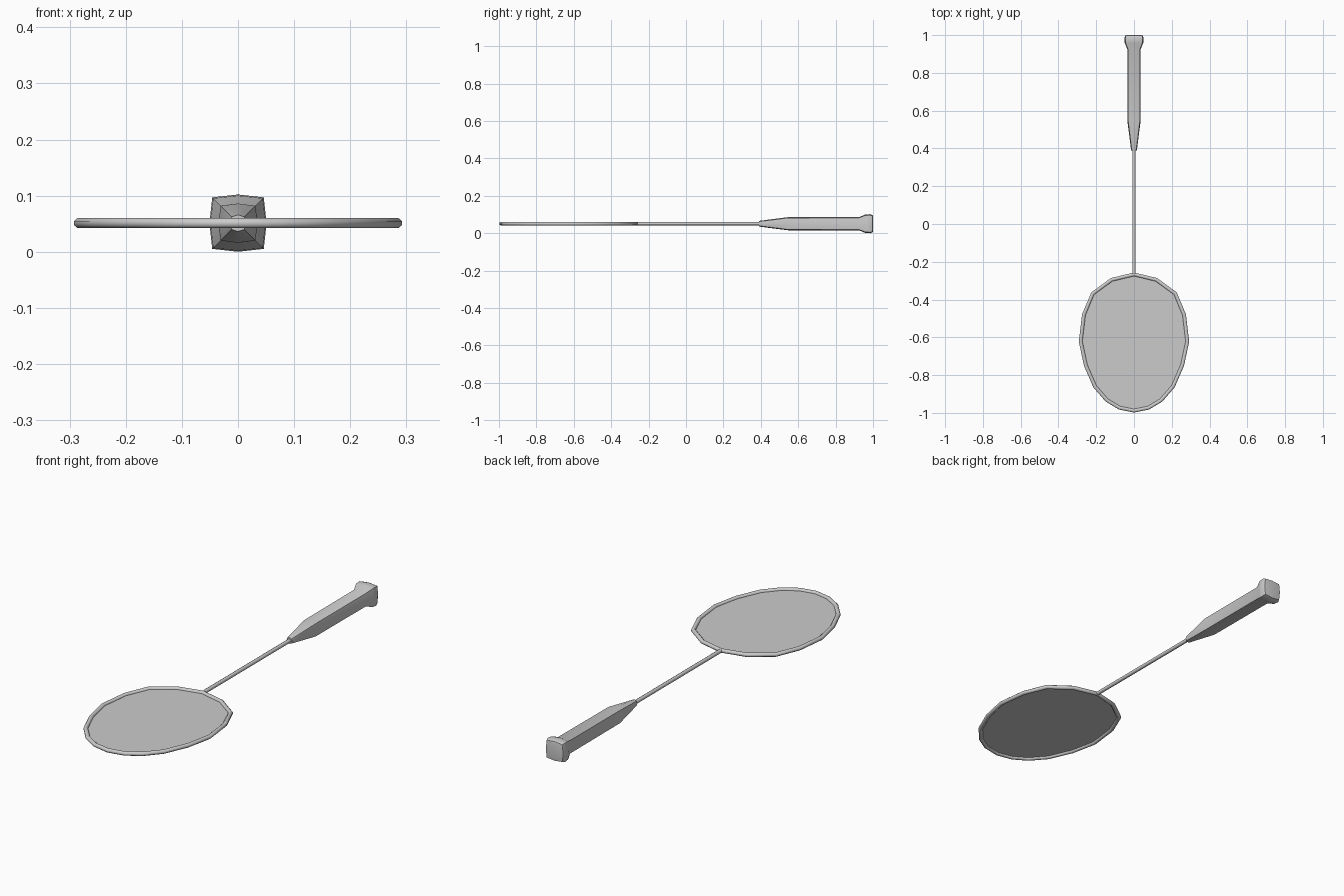
import bpy, bmesh, math
from mathutils import Vector

if "Cube" in bpy.data.objects:
    bpy.data.objects.remove(bpy.data.objects["Cube"])

ZC = 0.051  # height of the racket's centre plane


def loft(name, rings, cyclic=False, caps=True):
    """Skin a series of equal-length vertex rings."""
    bm = bmesh.new()
    vs = [[bm.verts.new(p) for p in ring] for ring in rings]
    n = len(vs[0])
    for i in range(len(vs) if cyclic else len(vs) - 1):
        a, b = vs[i], vs[(i + 1) % len(vs)]
        for j in range(n):
            k = (j + 1) % n
            bm.faces.new((a[j], a[k], b[k], b[j]))
    if caps and not cyclic:
        bm.faces.new(vs[0])
        bm.faces.new(vs[-1])
    bmesh.ops.recalc_face_normals(bm, faces=bm.faces)
    return finish(name, bm)


def finish(name, bm):
    me = bpy.data.meshes.new(name)
    bm.to_mesh(me)
    bm.free()
    ob = bpy.data.objects.new(name, me)
    bpy.context.collection.objects.link(ob)
    bpy.ops.object.select_all(action='DESELECT')
    bpy.context.view_layer.objects.active = ob
    ob.select_set(True)
    bpy.ops.object.shade_smooth_by_angle(angle=math.radians(50))
    return ob


def round_ring(y, r, n=8):
    return [(r * math.cos(2 * math.pi * i / n), y, ZC + r * math.sin(2 * math.pi * i / n))
            for i in range(n)]


def square_ring(y, h, corner):
    """Square section with bulging sides, half size h."""
    c = h * corner
    pts = [(h, 0), (c, c), (0, h), (-c, c), (-h, 0), (-c, -c), (0, -h), (c, -c)]
    return [(x, y, ZC + z) for x, z in pts]


# Head outline, outer edge of the right half
half = [(0, -0.257), (0.122, -0.286), (0.226, -0.362), (0.275, -0.478), (0.292, -0.622),
        (0.265, -0.75), (0.215, -0.865), (0.15, -0.94), (0.08, -0.982), (0, -0.998)]
outline = [Vector(p) for p in half] + [Vector((-x, y)) for x, y in half[-2:0:-1]]
R = 0.0095
normals = []
for i, p in enumerate(outline):
    t = outline[(i + 1) % len(outline)] - outline[i - 1]
    normals.append(Vector((-t.y, t.x)).normalized())
centres = [p - n * R for p, n in zip(outline, normals)]

# Head frame tube
rings = []
for c, n in zip(centres, normals):
    ring = []
    for k in range(8):
        a = math.pi * (k + 0.5) / 4
        q = c + n * (R * math.cos(a) / math.cos(math.pi / 8))
        ring.append((q.x, q.y, ZC + R * math.sin(a)))
    rings.append(ring)
loft("head_frame", rings, cyclic=True)

# String bed as a single sheet
bm = bmesh.new()
face = bm.faces.new([bm.verts.new((c.x, c.y, ZC)) for c in centres])
face.normal_update()
if face.normal.z < 0:
    face.normal_flip()
finish("string_bed", bm)

# Shaft
loft("shaft", [round_ring(-0.268, 0.009), round_ring(0.42, 0.009)])

# Handle: tapered cone, grip, flared butt with slightly domed end
profile = [(0.39, 0.015, 0.75), (0.40, 0.0165, 0.75), (0.545, 0.035, 0.88),
           (0.925, 0.035, 0.9), (0.958, 0.049, 0.9), (0.985, 0.051, 0.9),
           (0.998, 0.046, 0.9), (1.0, 0.036, 0.9)]
loft("handle", [square_ring(*p) for p in profile])
